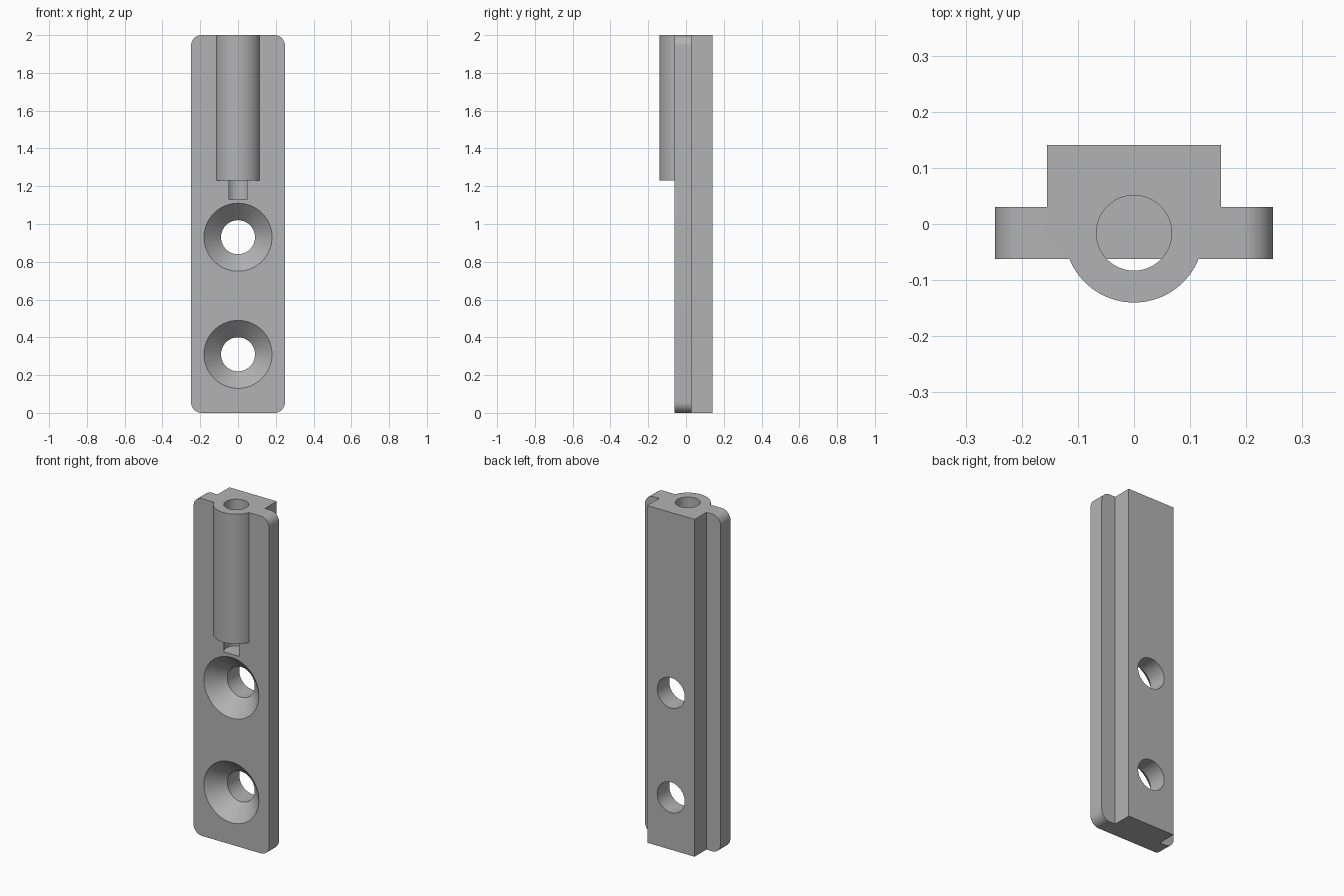
import bpy, bmesh
from math import sin, cos, pi, radians
from mathutils import Matrix, Vector

if "Cube" in bpy.data.objects:
    bpy.data.objects.remove(bpy.data.objects["Cube"])

grey = bpy.data.materials.new("plain grey")
grey.use_nodes = True
COLOUR = (0.45, 0.45, 0.45, 1)
grey.diffuse_color = COLOUR
grey.node_tree.nodes["Principled BSDF"].inputs["Base Color"].default_value = COLOUR

HEIGHT, FRONT, SHOULDER, BACK = 2.0, -0.062, 0.03, 0.141


def finish(name, bm):
    bmesh.ops.recalc_face_normals(bm, faces=bm.faces)
    mesh = bpy.data.meshes.new(name)
    bm.to_mesh(mesh)
    bm.free()
    mesh.materials.append(grey)
    obj = bpy.data.objects.new(name, mesh)
    bpy.context.collection.objects.link(obj)
    return obj


def slab(name, half_width, y0, y1, radius=0):
    """Upright slab whose front outline may have rounded corners."""
    bm = bmesh.new()
    bmesh.ops.create_cube(bm, size=1)
    size = (2 * half_width, y1 - y0, HEIGHT)
    bmesh.ops.scale(bm, vec=size, verts=bm.verts)
    bmesh.ops.translate(bm, vec=(0, (y0 + y1) / 2, HEIGHT / 2), verts=bm.verts)
    if radius:
        corners = [e for e in bm.edges
                   if abs(e.verts[0].co.y - e.verts[1].co.y) > 0.01]
        bmesh.ops.bevel(bm, geom=corners, offset=radius, segments=12,
                        profile=0.5, affect='EDGES')
    return finish(name, bm)


def lathe(name, profile, matrix, sides=96):
    """Solid of revolution about local z from (radius, height) pairs."""
    bm = bmesh.new()
    rings = [[bm.verts.new((r * cos(2 * pi * i / sides),
                            r * sin(2 * pi * i / sides), h))
              for i in range(sides)] for r, h in profile]
    for low, high in zip(rings, rings[1:]):
        for i in range(sides):
            j = (i + 1) % sides
            bm.faces.new((low[i], low[j], high[j], high[i]))
    bm.faces.new(rings[0])
    bm.faces.new(rings[-1])
    bm.transform(matrix)
    return finish(name, bm)


def combine(target, tool, operation):
    mod = target.modifiers.new(tool.name, 'BOOLEAN')
    mod.object, mod.operation, mod.solver = tool, operation, 'EXACT'
    bpy.context.view_layer.objects.active = target
    bpy.ops.object.modifier_apply(modifier=mod.name)
    bpy.data.objects.remove(tool)


# Rounded front plate with a square rib behind and a round socket in front
bracket = slab("mounting_bracket", 0.248, FRONT, SHOULDER, 0.055)
combine(bracket, slab("rear_rib", 0.155, -0.02, BACK), 'UNION')
axis = Matrix.Translation((0, -0.016, 0))
combine(bracket, lathe("socket_tube", [(0.124, 1.23), (0.124, HEIGHT)], axis), 'UNION')

# Blind bore down the socket, running slightly past its lower end
combine(bracket, lathe("socket_bore", [(0.067, 1.13), (0.067, 2.1)], axis), 'DIFFERENCE')

# Two countersunk screw holes
for z in (0.31, 0.93):
    place = Matrix.Translation((0, FRONT, z)) @ Matrix.Rotation(radians(-90), 4, 'X')
    screw = [(0.19, -0.01), (0.09, 0.09), (0.09, 0.3)]
    combine(bracket, lathe("screw_hole", screw, place), 'DIFFERENCE')

# Crisp edges, smooth round surfaces
bpy.ops.object.select_all(action='DESELECT')
bracket.select_set(True)
bpy.context.view_layer.objects.active = bracket
bpy.ops.object.shade_smooth_by_angle(angle=radians(30))
